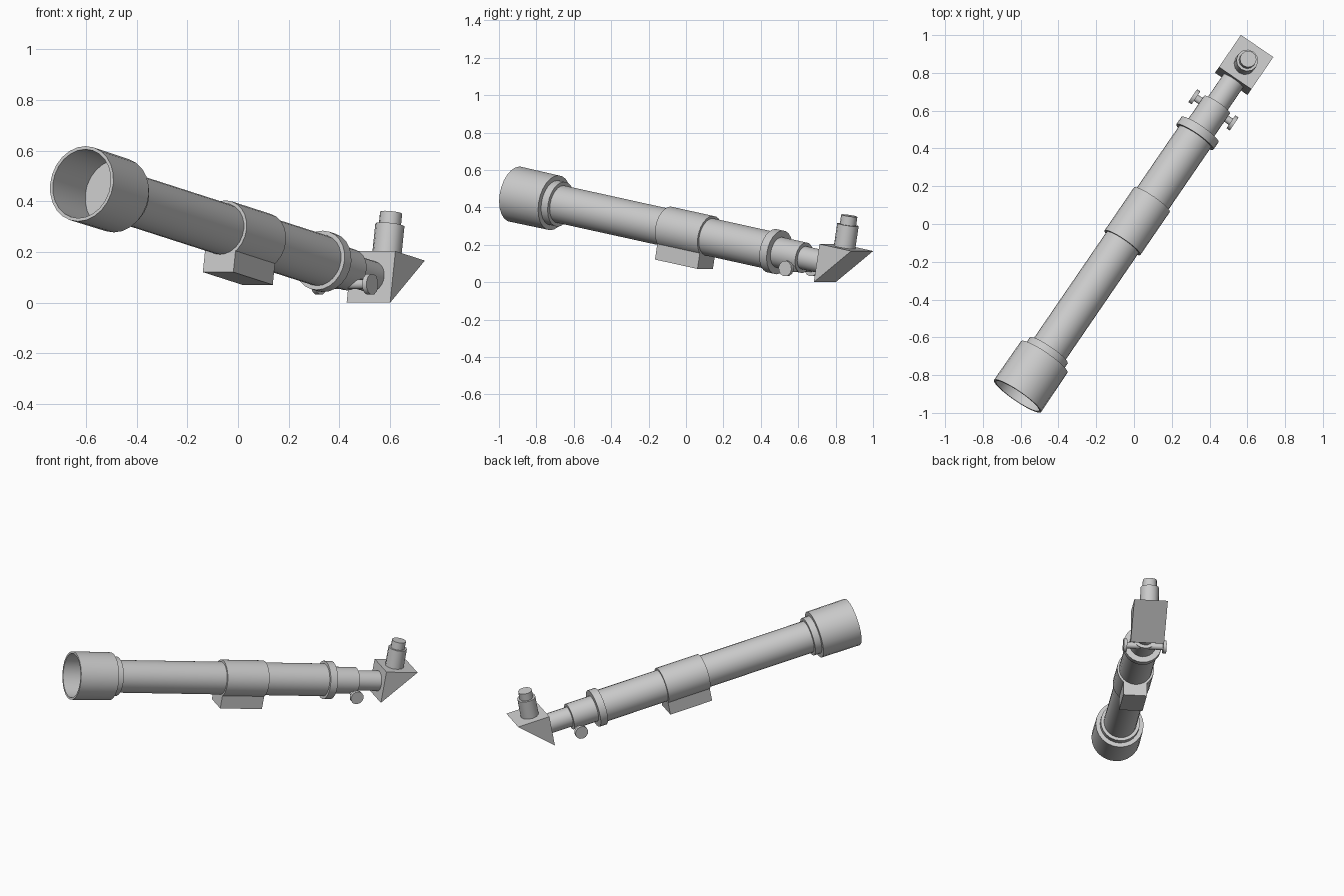
import bpy
import bmesh
from math import radians
from mathutils import Matrix, Vector

if "Cube" in bpy.data.objects:
    bpy.data.objects.remove(bpy.data.objects["Cube"])

grey = bpy.data.materials.new("light grey")
grey.use_nodes = True
grey.diffuse_color = (0.6, 0.6, 0.6, 1)
grey.node_tree.nodes["Principled BSDF"].inputs["Base Color"].default_value = (0.6, 0.6, 0.6, 1)

# Local frame: the optical axis is +y, starting at the open front end
POSE = (Matrix.Translation((-0.617, -0.911, 0.47))
        @ Matrix.Rotation(radians(-34.4), 4, 'Z')
        @ Matrix.Rotation(radians(-10.3), 4, 'X'))


def finish(name, bm):
    bmesh.ops.recalc_face_normals(bm, faces=bm.faces)
    mesh = bpy.data.meshes.new(name)
    bm.to_mesh(mesh)
    bm.free()
    mesh.materials.append(grey)
    obj = bpy.data.objects.new(name, mesh)
    bpy.context.collection.objects.link(obj)
    obj.matrix_world = POSE
    bpy.ops.object.select_all(action='DESELECT')
    bpy.context.view_layer.objects.active = obj
    obj.select_set(True)
    bpy.ops.object.shade_smooth_by_angle(angle=radians(35))


def lathe(name, profile, axis='Y', origin=(0, 0, 0), sides=24):
    """Spin (distance, radius) points about an axis through origin."""
    turn = {'X': Matrix.Rotation(radians(90), 4, 'Y'),
            'Y': Matrix.Rotation(radians(-90), 4, 'X'),
            'Z': Matrix()}[axis]
    bm = bmesh.new()
    points = [bm.verts.new((r, 0, d)) for d, r in profile]
    edges = [bm.edges.new(pair) for pair in zip(points, points[1:])]
    bmesh.ops.spin(bm, geom=points + edges, cent=(0, 0, 0), axis=(0, 0, 1),
                   angle=radians(360), steps=sides)
    bmesh.ops.remove_doubles(bm, verts=bm.verts, dist=0.0005)
    bm.transform(Matrix.Translation(origin) @ turn)
    finish(name, bm)


def rod(name, start, end, radius, **where):
    lathe(name, [(start, 0), (start, radius), (end, radius), (end, 0)], **where)


def prism(name, outline, half_width):
    """Extrude a (y, z) outline sideways."""
    bm = bmesh.new()
    face = bm.faces.new([bm.verts.new((-half_width, y, z)) for y, z in outline])
    side = bmesh.ops.extrude_face_region(bm, geom=[face])["geom"]
    bmesh.ops.translate(bm, vec=Vector((2 * half_width, 0, 0)),
                        verts=[v for v in side if isinstance(v, bmesh.types.BMVert)])
    finish(name, bm)


# Hollow hood with the front lens at its bottom
lathe("dew_hood", [(0.235, 0.138), (0, 0.138), (0, 0.151), (0.255, 0.149), (0.255, 0)])
rod("front_lens", 0.23, 0.24, 0.139)

# Tube sections
rod("lens_cell", 0.25, 0.298, 0.122)
rod("main_tube", 0.29, 1.70, 0.102)
rod("end_ring", 1.69, 1.738, 0.119)
rod("focuser_body", 1.73, 1.90, 0.083)
rod("draw_tube", 1.89, 2.065, 0.063)

# Mounting clamp: sleeve and block underneath
rod("clamp_sleeve", 1.0, 1.28, 0.115)
prism("clamp_block", [(1.0, -0.173), (1.28, -0.173), (1.28, -0.06), (1.0, -0.06)], 0.073)

# Focus axle with a knob on each side
axle = dict(axis='X', origin=(0, 1.878, -0.062), sides=12)
rod("focus_axle", -0.12, 0.12, 0.02, **axle)
for name, side in (("right_focus_knob", -1), ("left_focus_knob", 1)):
    rod(name, side * 0.112, side * 0.133, 0.042, **axle)

# Wedge-shaped diagonal and the eyepiece
prism("diagonal_wedge", [(2.055, -0.104), (2.055, 0.103), (2.264, 0.103)], 0.104)
eye = dict(axis='Z', origin=(0, 2.148, 0), sides=12)
rod("eyepiece_barrel", 0.10, 0.225, 0.058, **eye)
rod("eyepiece_top", 0.22, 0.274, 0.044, **eye)
